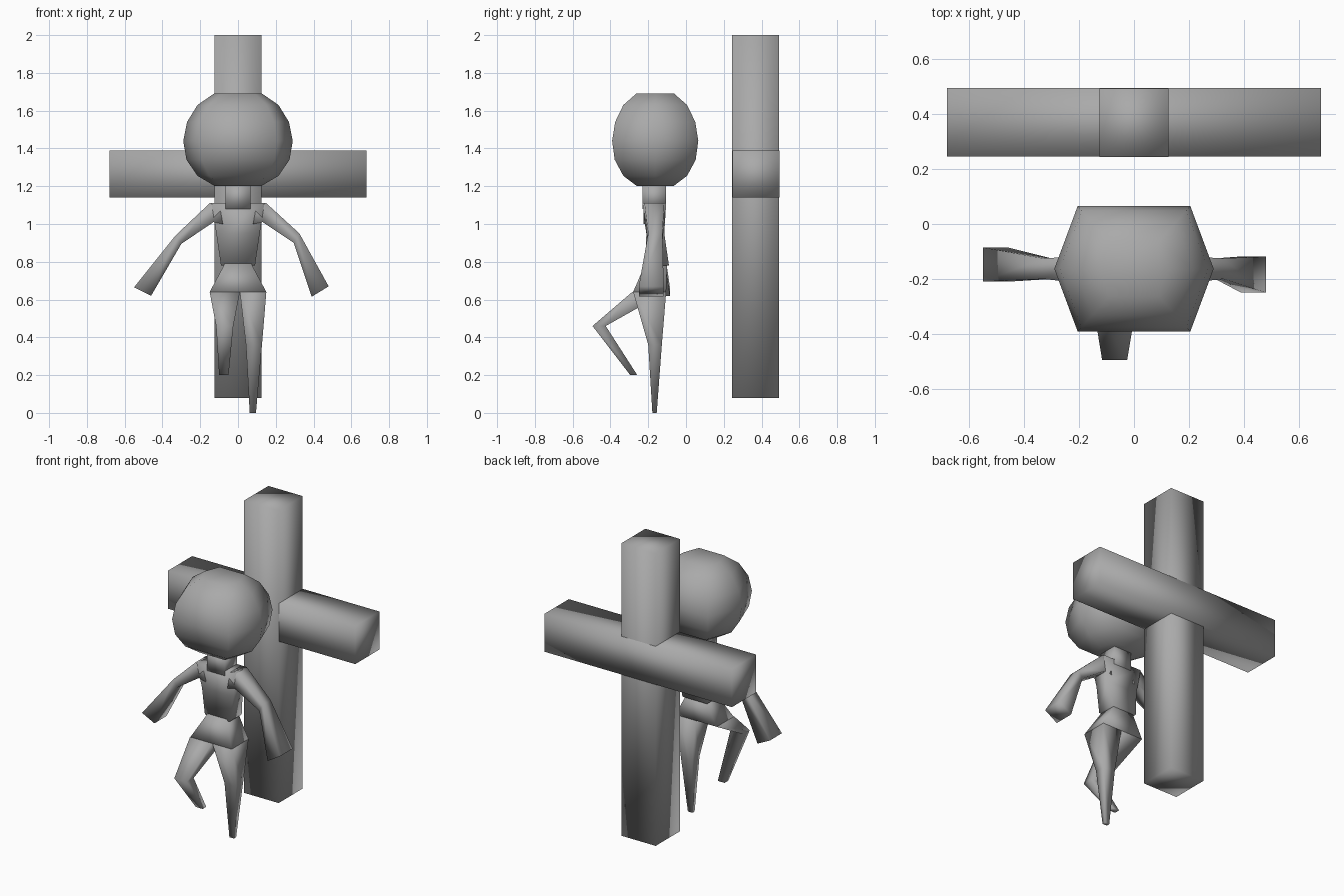
import bpy
import bmesh

default = bpy.data.objects.get("Cube")
if default:
    bpy.data.objects.remove(default, do_unlink=True)

grey = bpy.data.materials.new("plain_grey")
grey.use_nodes = True
colour = (0.4, 0.4, 0.4, 1)
grey.diffuse_color = colour
grey.node_tree.nodes["Principled BSDF"].inputs["Base Color"].default_value = colour


def loft(name, rings):
    """Skin a closed smooth-shaded body over rings of points."""
    bm = bmesh.new()
    loops = [[bm.verts.new(p) for p in ring] for ring in rings]
    for low, high in zip(loops, loops[1:]):
        for i in range(len(low)):
            j = (i + 1) % len(low)
            bm.faces.new((low[i], low[j], high[j], high[i]))
    bm.faces.new(loops[0])
    bm.faces.new(loops[-1])
    bmesh.ops.recalc_face_normals(bm, faces=bm.faces)
    for face in bm.faces:
        face.smooth = True
    mesh = bpy.data.meshes.new(name)
    bm.to_mesh(mesh)
    bm.free()
    mesh.materials.append(grey)
    obj = bpy.data.objects.new(name, mesh)
    bpy.context.collection.objects.link(obj)
    return obj


def tilted(xa, za, xb, zb, y0, y1):
    """Four-cornered ring whose two sides may sit at different heights."""
    return [(xa, y0, za), (xb, y0, zb), (xb, y1, zb), (xa, y1, za)]


def level(z, x0, x1, y0, y1):
    return tilted(x0, z, x1, z, y0, y1)


# Cross behind the figure
loft("cross_post", [level(z, -0.125, 0.125, 0.243, 0.493) for z in (0.08, 2.0)])
loft("cross_beam", [tilted(x, 1.14, x, 1.39, 0.245, 0.495) for x in (-0.68, 0.68)])

# Head: stacked six-sided rings
head_profile = [(1.2, 0.42), (1.255, 0.74), (1.34, 0.94), (1.44, 1.0),
                (1.54, 0.93), (1.63, 0.74), (1.69, 0.44)]
head_outline = [(0.29, 0), (0.205, 0.228), (-0.205, 0.228),
                (-0.29, 0), (-0.205, -0.228), (0.205, -0.228)]
loft("head", [[(x * s, y * s - 0.163, z) for x, y in head_outline]
              for z, s in head_profile])

# Neck, chest and pelvis
loft("neck", [level(z, -0.065, 0.065, -0.23, -0.105) for z in (1.08, 1.21)])
loft("chest", [level(0.78, -0.09, 0.09, -0.215, -0.09),
               level(0.95, -0.115, 0.115, -0.21, -0.115),
               level(1.11, -0.14, 0.14, -0.23, -0.105)])
loft("pelvis", [level(0.64, -0.15, 0.15, -0.28, -0.105),
                level(0.79, -0.07, 0.07, -0.215, -0.1)])

# Arms: shoulder, elbow, hand
loft("right_arm", [tilted(-0.1, 1.11, -0.08, 1.0, -0.225, -0.11),
                   tilted(-0.15, 1.11, -0.13, 1.01, -0.22, -0.115),
                   tilted(-0.33, 0.94, -0.3, 0.895, -0.2, -0.125),
                   tilted(-0.55, 0.665, -0.46, 0.62, -0.21, -0.085)])
loft("left_arm", [tilted(0.1, 1.11, 0.08, 1.0, -0.225, -0.11),
                  tilted(0.15, 1.11, 0.13, 1.01, -0.22, -0.115),
                  tilted(0.325, 0.95, 0.295, 0.9, -0.2, -0.125),
                  tilted(0.48, 0.67, 0.39, 0.615, -0.25, -0.118)])

# Standing leg, and the leg raised at the knee
loft("left_leg", [level(0.64, 0.01, 0.15, -0.28, -0.105),
                  level(0.36, 0.042, 0.127, -0.2, -0.128),
                  level(0.0, 0.062, 0.095, -0.178, -0.155)])
loft("right_leg", [level(0.64, -0.15, 0.01, -0.285, -0.105),
                   level(0.46, -0.116, -0.025, -0.495, -0.425),
                   level(0.2, -0.1, -0.05, -0.295, -0.258)])
